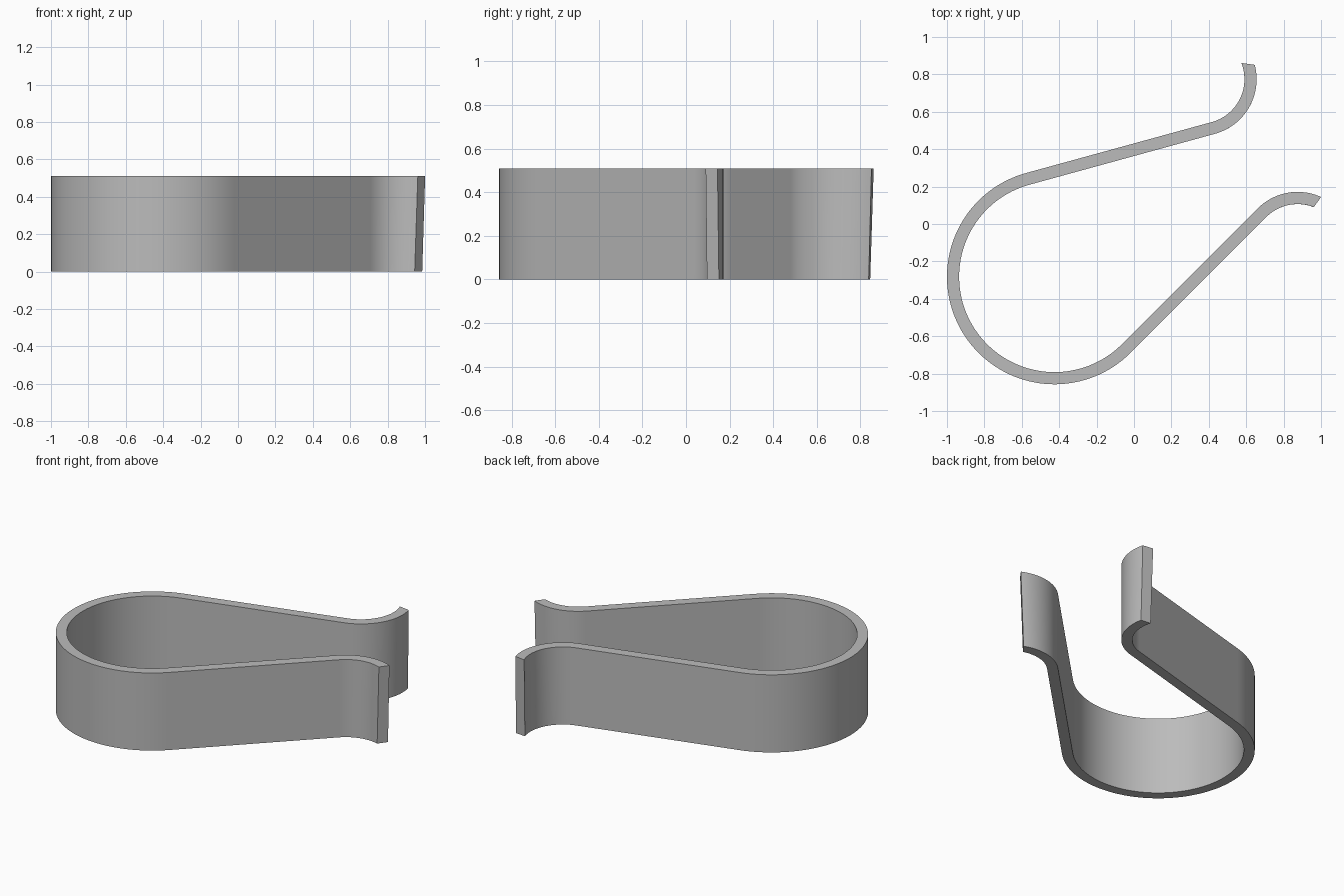
import bpy, bmesh, math

if "Cube" in bpy.data.objects:
    bpy.data.objects.remove(bpy.data.objects["Cube"])

HEIGHT = 0.51
RING_C, RING_IN, RING_OUT = (-0.425, -0.282), 0.51, 0.575
CURL_IN, CURL_OUT = 0.2375, 0.3025        # radii of the flared tips

# Each bend: centre, radii (mouth side, outer side), then start and end angles
# for the corners: mouth bottom, mouth top, outer top, outer bottom
bends = [
    ((0.875, -0.131), (CURL_OUT, CURL_IN), (68.7, 65.5, 68.7, 73.0), (135,) * 4, 24),
    (RING_C, (RING_IN, RING_OUT), (315,) * 4, (105,) * 4, 72),
    ((0.353, 0.774), (CURL_OUT, CURL_IN), (-75,) * 4, (12.2, 14.7, 21.5, 17.4), 28),
]

bm = bmesh.new()
sections = []
for centre, (r_mouth, r_outer), start, end, steps in bends:
    radii = (r_mouth, r_mouth, r_outer, r_outer)
    levels = (0, HEIGHT, HEIGHT, 0)
    for i in range(steps + 1):
        t = i / steps
        section = []
        for r, z, a0, a1 in zip(radii, levels, start, end):
            a = math.radians(a0 + (a1 - a0) * t)
            section.append(bm.verts.new((centre[0] + r * math.cos(a),
                                         centre[1] + r * math.sin(a), z)))
        sections.append(section)

# Skin the band; the straight arms are the spans between bends
for a, b in zip(sections, sections[1:]):
    for k in range(4):
        n = (k + 1) % 4
        bm.faces.new((a[k], a[n], b[n], b[k]))
# Slanted tip ends
bm.faces.new(sections[0])
bm.faces.new(sections[-1])
bmesh.ops.recalc_face_normals(bm, faces=bm.faces)

mesh = bpy.data.meshes.new("spring_clip")
bm.to_mesh(mesh)
bm.free()
clip = bpy.data.objects.new("spring_clip", mesh)
bpy.context.collection.objects.link(clip)

grey = bpy.data.materials.new("grey")
grey.diffuse_color = (0.5, 0.5, 0.5, 1)
grey.use_nodes = True
grey.node_tree.nodes["Principled BSDF"].inputs["Base Color"].default_value = grey.diffuse_color
mesh.materials.append(grey)

bpy.context.view_layer.objects.active = clip
clip.select_set(True)
bpy.ops.object.shade_smooth_by_angle(angle=math.radians(30))
